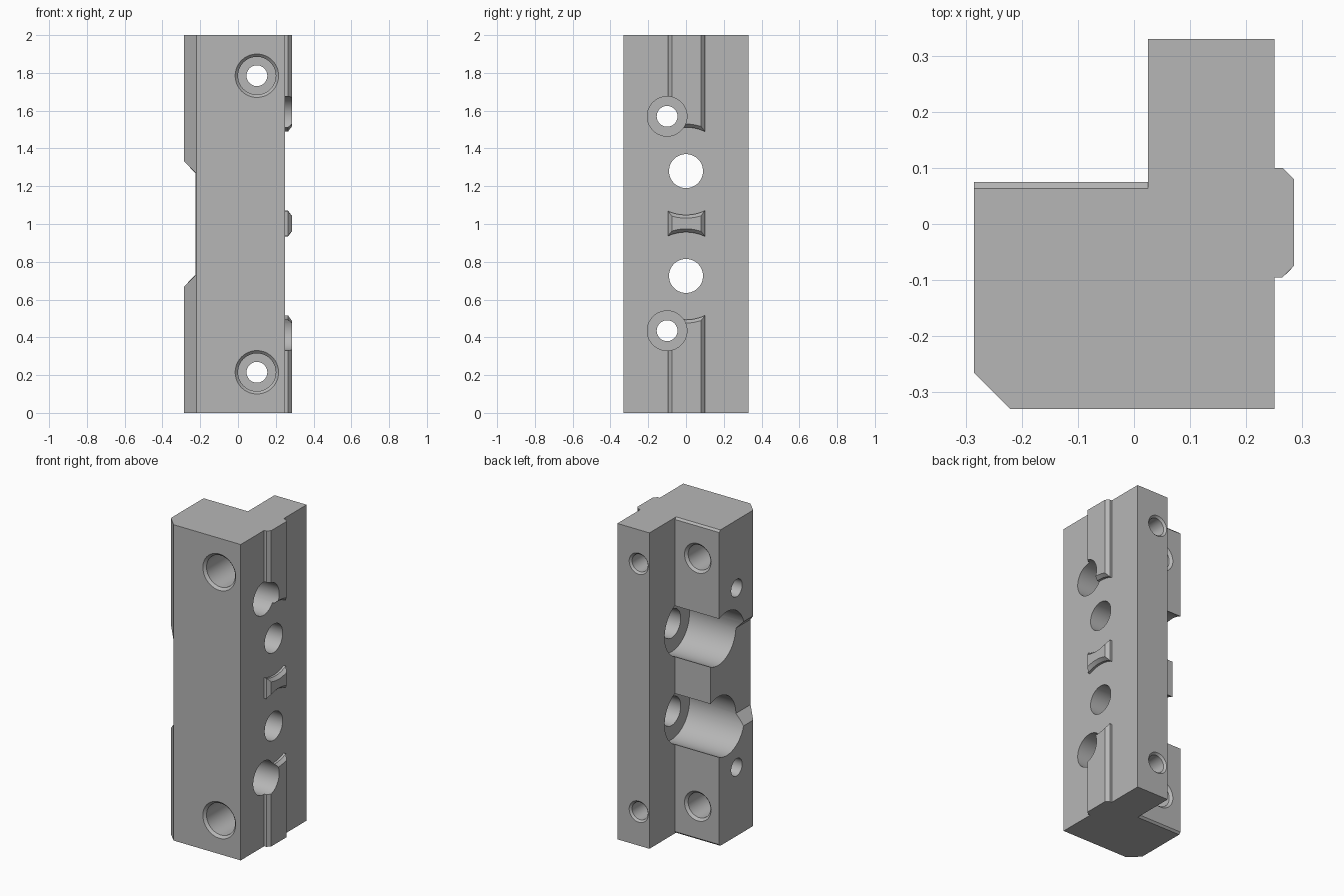
import bpy, bmesh, math
from mathutils import Vector

cube = bpy.data.objects.get("Cube")
if cube:
    bpy.data.objects.remove(cube, do_unlink=True)

grey = bpy.data.materials.new("plain grey")
grey.use_nodes = True
grey.diffuse_color = (0.47, 0.47, 0.47, 1)
grey.node_tree.nodes["Principled BSDF"].inputs["Base Color"].default_value = grey.diffuse_color


def make_object(name, bm):
    bmesh.ops.recalc_face_normals(bm, faces=bm.faces)
    mesh = bpy.data.meshes.new(name)
    bm.to_mesh(mesh)
    bm.free()
    mesh.materials.append(grey)
    obj = bpy.data.objects.new(name, mesh)
    bpy.context.collection.objects.link(obj)
    return obj


def prism(name, points, vector):
    """Extrude a flat outline along a vector."""
    bm = bmesh.new()
    face = bm.faces.new([bm.verts.new(p) for p in points])
    new = bmesh.ops.extrude_face_region(bm, geom=[face])["geom"]
    verts = [g for g in new if isinstance(g, bmesh.types.BMVert)]
    bmesh.ops.translate(bm, verts=verts, vec=vector)
    return make_object(name, bm)


def turned(name, axis, a, z, profile, sides=64):
    """Turned solid along x or y; profile holds (position, radius) pairs."""
    bm = bmesh.new()
    rings = []
    for pos, radius in profile:
        ring = []
        for i in range(sides):
            t = math.tau * i / sides
            u, w = a + radius * math.cos(t), z + radius * math.sin(t)
            ring.append(bm.verts.new((pos, u, w) if axis == "x" else (u, pos, w)))
        rings.append(ring)
    for r0, r1 in zip(rings, rings[1:]):
        for i in range(sides):
            j = (i + 1) % sides
            bm.faces.new((r0[i], r0[j], r1[j], r1[i]))
    bm.faces.new(rings[0])
    bm.faces.new(rings[-1])
    return make_object(name, bm)


def combine(target, tool, operation="DIFFERENCE"):
    mod = target.modifiers.new(tool.name, "BOOLEAN")
    mod.operation, mod.solver, mod.object = operation, "EXACT", tool
    bpy.context.view_layer.objects.active = target
    bpy.ops.object.modifier_apply(modifier=mod.name)
    bpy.data.objects.remove(tool, do_unlink=True)


# L-shaped body with one chamfered corner
outline = [(-0.285, 0.075), (0.025, 0.075), (0.025, 0.33), (0.25, 0.33),
           (0.25, -0.33), (-0.22, -0.33), (-0.285, -0.265)]
body = prism("mounting_block", [(x, y, 0) for x, y in outline], Vector((0, 0, 2)))

# Guide rail on the side, with chamfered edges
rail_outline = [(0.2, 0.1), (0.265, 0.1), (0.285, 0.08),
                (0.285, -0.075), (0.265, -0.095), (0.2, -0.095)]
rail = prism("guide_rail", [(x, y, 0) for x, y in rail_outline], Vector((0, 0, 2)))

# Round gaps in the rail around the two large holes
for z in (0.725, 1.28):
    combine(rail, turned("rail_gap", "x", 0, z,
                         [(0.15, 0.232), (0.265, 0.232), (0.295, 0.258)]))
combine(body, rail, "UNION")

# Recess in the middle of the narrow side
recess = [(-0.225, 0.73), (-0.305, 0.65), (-0.305, 1.35), (-0.225, 1.27)]
combine(body, prism("side_recess", [(x, -0.5, z) for x, z in recess], Vector((0, 1, 0))))

# Small chamfers on the rear ledge, top and bottom
for z, s in ((0, 1), (2, -1)):
    wedge = [(0.063, z), (0.087, z + s * 0.024), (0.1, z - s * 0.02), (0.063, z - s * 0.02)]
    combine(body, prism("ledge_chamfer", [(-0.4, y, h) for y, h in wedge],
                        Vector((0.425, 0, 0))))

# Large cross holes with wide rear pockets
for z in (0.725, 1.28):
    combine(body, turned("pocket_hole", "x", 0, z,
                         [(-0.4, 0.178), (0.1, 0.178), (0.1, 0.09), (0.4, 0.09)]))

# Counterbored screw holes across the block
for z in (0.435, 1.57):
    combine(body, turned("cross_screw_hole", "x", -0.1, z,
                         [(-0.4, 0.055), (0.0, 0.055), (0.0, 0.105), (0.4, 0.105)]))

for z in (0.215, 1.785):
    # Counterbored screw holes from front to rear
    combine(body, turned("front_screw_hole", "y", 0.1, z,
                         [(-0.345, 0.13), (-0.315, 0.1), (0.07, 0.1), (0.07, 0.055),
                          (0.318, 0.055), (0.345, 0.082)]))
    # Blind holes in the rear ledge
    combine(body, turned("ledge_hole", "y", -0.135, z,
                         [(-0.17, 0.078), (0.06, 0.078), (0.09, 0.108)]))

bpy.ops.object.select_all(action="DESELECT")
body.select_set(True)
bpy.context.view_layer.objects.active = body
bpy.ops.object.shade_smooth_by_angle(angle=math.radians(25))
